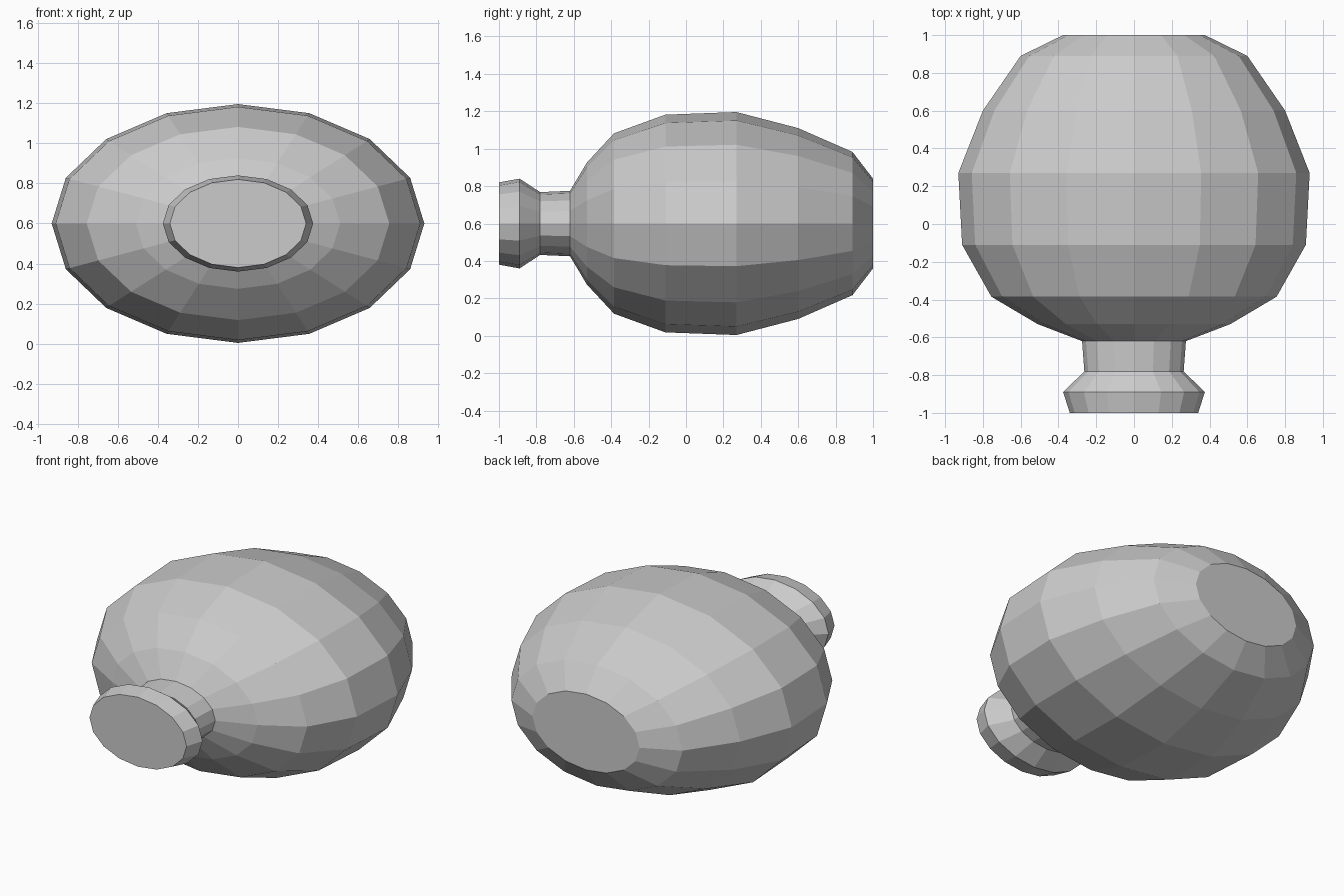
import bpy, bmesh
from math import sin, cos, pi

if "Cube" in bpy.data.objects:
    bpy.data.objects.remove(bpy.data.objects["Cube"])

SIDES = 16
CENTRE_Z = 0.6


def lathe(name, rings):
    """Capped 16-sided elliptical solid along y; rings are (y, half width, half height)."""
    bm = bmesh.new()
    loops = []
    for y, rx, rz in rings:
        loops.append([bm.verts.new((rx * sin(2 * pi * i / SIDES), y,
                                    CENTRE_Z + rz * cos(2 * pi * i / SIDES)))
                      for i in range(SIDES)])
    for a, b in zip(loops, loops[1:]):
        for i in range(SIDES):
            j = (i + 1) % SIDES
            bm.faces.new((a[i], a[j], b[j], b[i]))
    bm.faces.new(loops[0])
    bm.faces.new(loops[-1])
    bmesh.ops.recalc_face_normals(bm, faces=bm.faces)
    mesh = bpy.data.meshes.new(name)
    bm.to_mesh(mesh)
    bm.free()
    obj = bpy.data.objects.new(name, mesh)
    bpy.context.collection.objects.link(obj)
    return obj


# One continuous skin: flared lip, narrow neck, swollen body, flat base
lathe("flattened_flask", [
    (-1.00, 0.34, 0.22),     # lip
    (-0.89, 0.375, 0.24),
    (-0.78, 0.263, 0.168),   # neck
    (-0.62, 0.275, 0.175),
    (-0.53, 0.51, 0.326),    # shoulder
    (-0.385, 0.755, 0.482),
    (-0.11, 0.91, 0.582),    # body
    (0.27, 0.93, 0.596),
    (0.60, 0.80, 0.51),
    (0.89, 0.60, 0.383),
    (1.00, 0.375, 0.24),     # base
])
